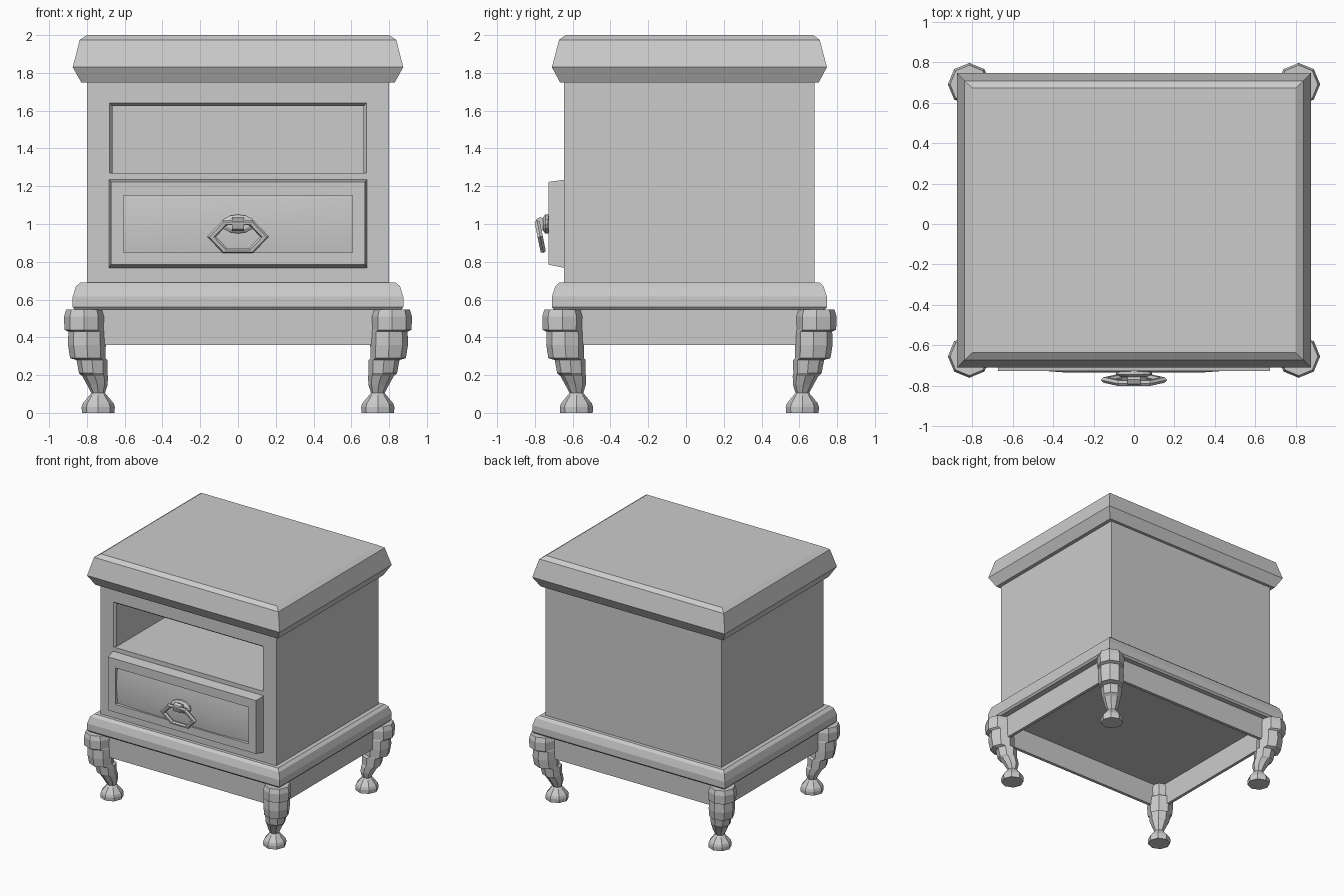
import bpy, bmesh
from math import cos, sin, pi
from mathutils import Matrix

if "Cube" in bpy.data.objects:
    bpy.data.objects.remove(bpy.data.objects["Cube"])

YC = 0.018  # depth centre of the cabinet


def finish(name, bm, smooth=False):
    bmesh.ops.recalc_face_normals(bm, faces=bm.faces)
    mesh = bpy.data.meshes.new(name)
    bm.to_mesh(mesh)
    bm.free()
    for p in mesh.polygons:
        p.use_smooth = smooth
    ob = bpy.data.objects.new(name, mesh)
    bpy.context.collection.objects.link(ob)
    return ob


def loft(name, rings, closed=False):
    """Skin a list of point rings; cap both ends unless closed."""
    bm = bmesh.new()
    vs = [[bm.verts.new(p) for p in r] for r in rings]
    n = len(vs[0])
    pairs = list(zip(vs, vs[1:])) + ([(vs[-1], vs[0])] if closed else [])
    for a, b in pairs:
        for i in range(n):
            j = (i + 1) % n
            bm.faces.new((a[i], a[j], b[j], b[i]))
    if not closed:
        bm.faces.new(vs[0])
        bm.faces.new(vs[-1])
    return finish(name, bm)


def flat_rect(hx, hy, z):
    return [(-hx, YC - hy, z), (hx, YC - hy, z), (hx, YC + hy, z), (-hx, YC + hy, z)]


def front_rect(hx, y, z0, z1):
    return [(-hx, y, z0), (hx, y, z0), (hx, y, z1), (-hx, y, z1)]


# Moulded top and base slabs
loft("top_slab", [flat_rect(*r) for r in (
    (0.83, 0.685, 1.75), (0.875, 0.728, 1.83), (0.838, 0.69, 1.975), (0.80, 0.655, 2.0))])
loft("base_moulding", [flat_rect(*r) for r in (
    (0.862, 0.715, 0.545), (0.875, 0.728, 0.56), (0.875, 0.728, 0.615),
    (0.858, 0.71, 0.67), (0.835, 0.69, 0.69))])

# Cabinet body with open shelf niche
loft("cabinet_body", [front_rect(*r) for r in (
    (0.80, 0.68, 0.68, 1.76), (0.80, -0.645, 0.68, 1.76),
    (0.68, -0.645, 1.27, 1.64), (0.665, -0.625, 1.27, 1.625),
    (0.665, 0.64, 1.27, 1.625))])

# Hollow apron under the base
loft("apron", [flat_rect(*r) for r in (
    (0.815, 0.675, 0.55), (0.815, 0.675, 0.36),
    (0.79, 0.65, 0.36), (0.79, 0.65, 0.55))], closed=True)

# Drawer front with recessed field
loft("drawer_front", [front_rect(*r) for r in (
    (0.685, -0.64, 0.767, 1.235), (0.672, -0.728, 0.785, 1.223),
    (0.605, -0.728, 0.85, 1.15), (0.605, -0.695, 0.85, 1.15))])

# Pillowed drawer panel
bm = bmesh.new()
xs, zs = (-0.605, -0.335, 0, 0.335, 0.605), (0.85, 1.0, 1.15)
grid = [[bm.verts.new((x, -0.735 if 0 < i < 4 and j == 1 else
                       (-0.715 if 0 < i < 4 or j == 1 else -0.7), z))
         for j, z in enumerate(zs)] for i, x in enumerate(xs)]
for i in range(4):
    for j in range(2):
        bm.faces.new((grid[i][j], grid[i + 1][j], grid[i + 1][j + 1], grid[i][j + 1]))
panel = finish("drawer_panel", bm, smooth=True)
if panel.data.polygons[0].normal.y > 0:
    panel.data.flip_normals()

# Cabriole legs: (inward shift, radius, z)
LEG = ((0, 0.095, 0.547), (0, 0.106, 0.51), (0, 0.104, 0.44), (0.015, 0.098, 0.43),
       (0.015, 0.1, 0.36), (0.02, 0.094, 0.29), (0.042, 0.082, 0.28),
       (0.048, 0.075, 0.21), (0.058, 0.068, 0.195), (0.07, 0.055, 0.15),
       (0.075, 0.036, 0.105), (0.075, 0.045, 0.095), (0.075, 0.082, 0.05),
       (0.075, 0.088, 0.03), (0.075, 0.086, 0.0))
for sy, depth in ((-1, "front"), (1, "back")):
    for sx, side in ((-1, "left"), (1, "right")):
        loft(f"{depth}_{side}_leg", [
            [(sx * (0.815 - d) + r * cos(k * pi / 4),
              YC + sy * (0.673 - d) + r * sin(k * pi / 4), z) for k in range(8)]
            for d, r, z in LEG])

# Handle back plate and hinge block
loft("handle_plate", [
    [(0.09 * s * cos(k * pi / 6), y, 1.0 + 0.05 * s * sin(k * pi / 6)) for k in range(12)]
    for s, y in ((1, -0.72), (1, -0.745), (0.7, -0.757))])
loft("handle_hinge", [
    [(x, -0.77 + 0.03 * cos(k * pi / 4), 1.0 + 0.037 * sin(k * pi / 4)) for k in range(8)]
    for x in (-0.033, 0.033)])

# Tilted hexagonal pull ring
bm = bmesh.new()
hexa = ((0.14, 0), (0.07, 0.075), (-0.07, 0.075), (-0.14, 0), (-0.07, -0.075), (0.07, -0.075))
rings = []
for x, z in hexa:
    ring = []
    for k in range(6):
        s = 1 + 0.17 * cos(k * pi / 3)
        ring.append((x * s, 0.016 * sin(k * pi / 3), z * s))
    rings.append(ring)
bm.free()
pull = loft("handle_pull", rings, closed=True)
pull.data.transform(Matrix.Translation((0, -0.772, 0.933)) @ Matrix.Rotation(0.2, 4, "X"))
